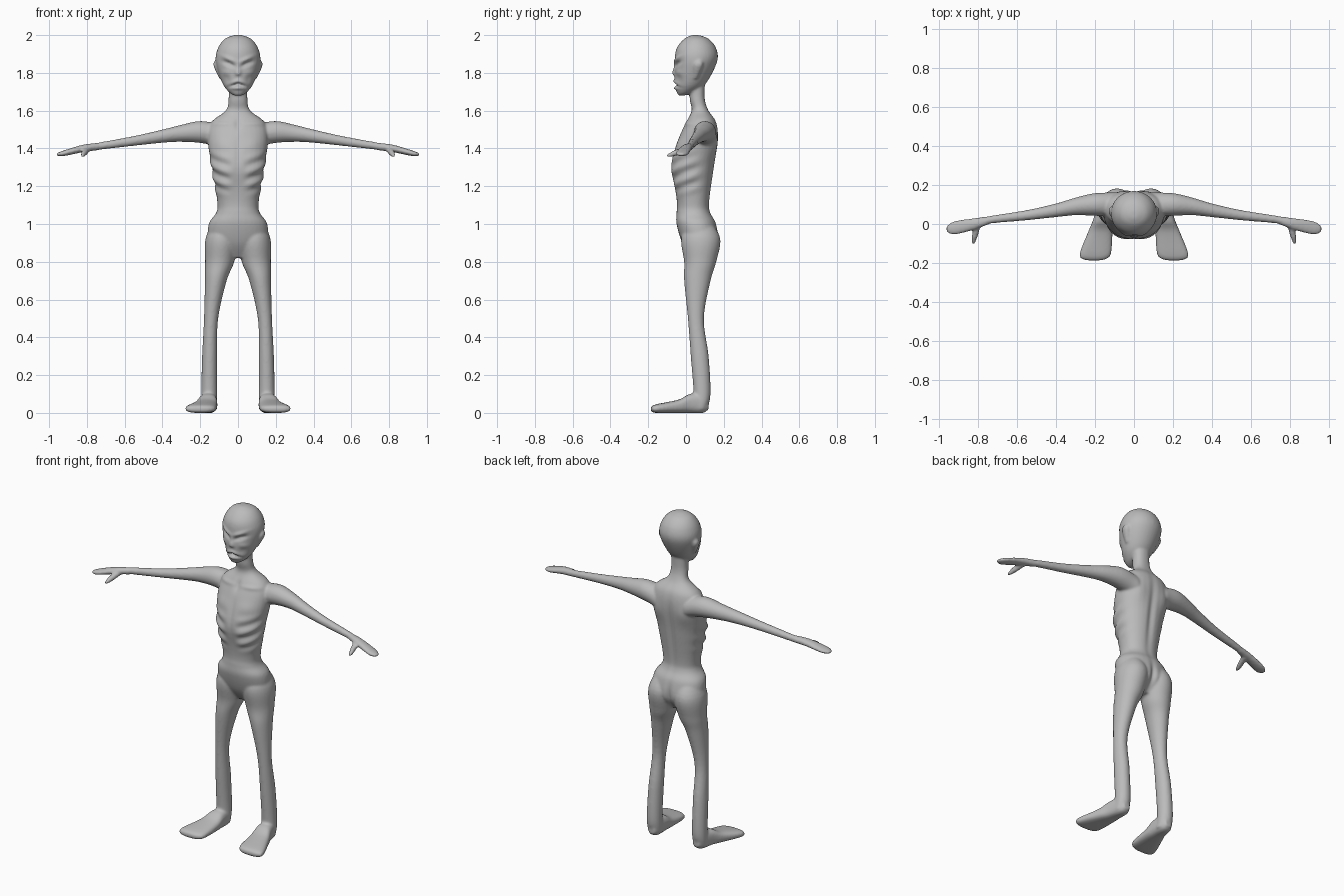
import bpy
import bmesh
import math
from mathutils import Vector

old_cube = bpy.data.objects.get("Cube")
if old_cube:
    bpy.data.objects.remove(old_cube, do_unlink=True)

SIDES = 32
STEPS = 6
X, Y, Z = range(3)


def catmull(before, start, end, after, t):
    """Smooth interpolation between the rows start and end."""
    return [(2 * b + (c - a) * t + (2 * a - 5 * b + 4 * c - d) * t ** 2
             + (3 * b - a - 3 * c + d) * t ** 3) / 2
            for a, b, c, d in zip(before, start, end, after)]


def smooth_rows(rows):
    """Resample the cross-section rows along a smooth curve."""
    result = []
    last = len(rows) - 1
    for i in range(last):
        before, after = rows[max(i - 1, 0)], rows[min(i + 2, last)]
        for step in range(STEPS):
            result.append(catmull(before, rows[i], rows[i + 1], after, step / STEPS))
    result.append(rows[last])
    return result


def rounded(angle, power):
    """Cosine and sine of an oval; a power below one squares it off."""
    return [math.copysign(abs(value) ** power, value)
            for value in (math.cos(angle), math.sin(angle))]


def loft(bm, axis, rows, side=1, power=1):
    """Closed tube along an axis; each row is position, then the limits
    of the oval on the two following axes."""
    rings = []
    for position, a_min, a_max, b_min, b_max in smooth_rows(rows):
        ring = []
        for k in range(SIDES):
            c, s = rounded(math.tau * k / SIDES, power)
            point = Vector()
            point[axis] = position
            point[(axis + 1) % 3] = (a_min + a_max + c * (a_max - a_min)) / 2
            point[(axis + 2) % 3] = (b_min + b_max + s * (b_max - b_min)) / 2
            point.x *= side
            ring.append(bm.verts.new(point))
        rings.append(ring)
    faces = [bm.faces.new(rings[0]), bm.faces.new(reversed(rings[-1]))]
    for low, high in zip(rings, rings[1:]):
        for k in range(SIDES):
            n = (k + 1) % SIDES
            faces.append(bm.faces.new((low[n], low[k], high[k], high[n])))
    bmesh.ops.recalc_face_normals(bm, faces=faces)


def centred(rows):
    """Height, half width, front and back become limits on both axes."""
    return [(height, -half, half, front, back) for height, half, front, back in rows]


def round_tube(rows):
    """Position, centre and radius become limits on both axes."""
    return [(position, a - radius, a + radius, b - radius, b + radius)
            for position, a, b, radius in rows]


def add_torso(bm):
    loft(bm, Z, centred([
        (.82, .06, .03, .11), (.9, .15, -.02, .17), (1, .155, -.05, .16),
        (1.06, .115, -.05, .13), (1.12, .11, -.05, .125), (1.3, .14, -.08, .15),
        (1.45, .16, -.04, .17), (1.54, .14, 0, .16), (1.6, .065, .03, .12),
        (1.66, .05, .02, .1), (1.75, .05, .02, .1)]), power=.9)


def add_head(bm):
    loft(bm, Z, centred([
        (1.68, .02, -.04, -.01), (1.7, .05, -.05, .05), (1.75, .085, -.06, .11),
        (1.86, .118, -.06, .165), (1.93, .107, -.05, .16), (1.98, .07, -.01, .12),
        (2, .02, .03, .07)]))
    # Nose
    loft(bm, Z, centred([
        (1.79, .02, -.07, -.03), (1.8, .022, -.073, -.03), (1.86, .01, -.06, -.03)]))


def add_ear(bm, side):
    loft(bm, Z, [
        (1.77, .08, .1, .04, .06), (1.84, .1, .13, .04, .09),
        (1.87, .1, .12, .06, .08)], side)


def add_leg(bm, side):
    loft(bm, Z, [
        (.02, .11, .195, .03, .11), (.1, .11, .195, .04, .13),
        (.3, .11, .19, .025, .12), (.5, .105, .18, .01, .095),
        (.7, .06, .175, -.01, .13), (.8, .02, .174, -.01, .16),
        (.93, 0, .17, -.025, .18), (1.05, .05, .11, .03, .1)], side)


def add_foot(bm, side):
    loft(bm, Y, [
        (.12, .02, .06, .13, .17), (.09, 0, .1, .115, .19),
        (.02, 0, .1, .11, .21), (-.04, 0, .07, .11, .235),
        (-.16, 0, .045, .12, .28), (-.187, .01, .03, .17, .24)], side, .75)


def add_arm(bm, side):
    loft(bm, X, round_tube([
        (.1, .1, 1.47, .06), (.2, .1, 1.487, .058), (.3, .09, 1.48, .045),
        (.4, .07, 1.465, .035), (.55, .045, 1.44, .026),
        (.75, .02, 1.41, .019), (.84, 0, 1.395, .016)]), side)
    # Hand
    loft(bm, X, [
        (.74, 0, .04, 1.39, 1.43), (.82, -.03, .03, 1.38, 1.42),
        (.92, -.055, .015, 1.36, 1.39), (.96, -.04, -.01, 1.36, 1.375)], side)
    # Thumb
    loft(bm, Y, round_tube([
        (0, 1.395, .8, .017), (-.06, 1.375, .815, .016), (-.104, 1.36, .825, .008)]), side)


def build_body():
    bm = bmesh.new()
    add_torso(bm)
    add_head(bm)
    for side in (1, -1):
        for add_part in (add_ear, add_leg, add_foot, add_arm):
            add_part(bm, side)
    mesh = bpy.data.meshes.new("body")
    bm.to_mesh(mesh)
    bm.free()
    body = bpy.data.objects.new("body", mesh)
    bpy.context.collection.objects.link(body)
    bpy.context.view_layer.objects.active = body
    body.select_set(True)
    return body


def fuse(body):
    """Melt the overlapping parts into one soft skin."""
    remesh = body.modifiers.new("fuse", "REMESH")
    remesh.mode = "VOXEL"
    remesh.voxel_size = .007
    soften = body.modifiers.new("soften", "SMOOTH")
    soften.iterations = 6
    for name in ("fuse", "soften"):
        bpy.ops.object.modifier_apply(modifier=name)


# Swells and hollows: x, z, width, height, slope, amount
FRONT = [
    (.05, 1.847, .03, .011, .35, -.017),   # eye socket
    (.05, 1.845, .017, .006, .3, .007),    # eyeball
    (.045, 1.873, .04, .011, .4, .008),    # brow
    (.065, 1.8, .025, .016, 0, .005),      # cheekbone
    (.06, 1.765, .02, .025, 0, -.006),     # cheek hollow
    (0, 1.74, .04, .007, -.3, -.018),      # mouth
    (0, 1.758, .04, .009, -.3, .008),      # upper lip
    (0, 1.72, .03, .009, 0, .009),         # lower lip
    (0, 1.53, .016, .03, 0, -.008),        # throat notch
    (.09, 1.53, .06, .012, 0, .006),       # collar bone
    (.08, 1.42, .05, .035, 0, .006),       # chest
    (0, 1.36, .014, .09, 0, -.005),        # breastbone
    (0, 1.2, .05, .07, 0, -.006),          # belly hollow
]
BACK = [
    (0, 1.3, .02, .2, 0, -.01),            # spine
    (.09, 1.42, .04, .06, 0, .008),        # shoulder blade
    (0, .9, .016, .07, 0, -.015),          # seat cleft
]


def relief(point, spots):
    """Sum of the swells and hollows at a point, alike on both halves."""
    total = 0
    for x, z, width, height, slope, amount in spots:
        across = abs(point.x) - x
        up = point.z - z - slope * across
        total += amount * math.exp(-(across / width) ** 2 - (up / height) ** 2)
    return total


def ribs(point):
    """Ribs wrapping the front and flanks, dipping toward the middle."""
    width = abs(point.x)
    mask = (math.exp(-((point.z - 1.27) / .1) ** 4 - ((width - .1) / .06) ** 4)
            / (1 + math.exp((point.y - .06) / .015)))
    wave = (point.z - .35 * point.y - .15 * width) / .075
    return .006 * mask * math.sin(math.tau * wave)


def sculpt(mesh):
    moved = []
    for vert in mesh.vertices:
        point, normal = vert.co.copy(), vert.normal.copy()
        if point.z > .8 and abs(point.x) < .2:
            spots = FRONT if normal.y < 0 else BACK
            point += normal * (ribs(point) + abs(normal.y) * relief(point, spots))
        moved.append(point)
    for vert, point in zip(mesh.vertices, moved):
        vert.co = point


def paint(mesh, name, colour):
    material = bpy.data.materials.new(name)
    material.use_nodes = True
    material.diffuse_color = colour
    shader = material.node_tree.nodes["Principled BSDF"]
    shader.inputs["Base Color"].default_value = colour
    mesh.materials.clear()
    mesh.materials.append(material)


body = build_body()
fuse(body)
sculpt(body.data)
paint(body.data, "grey_skin", (.5, .5, .5, 1))
bpy.ops.object.shade_smooth()
